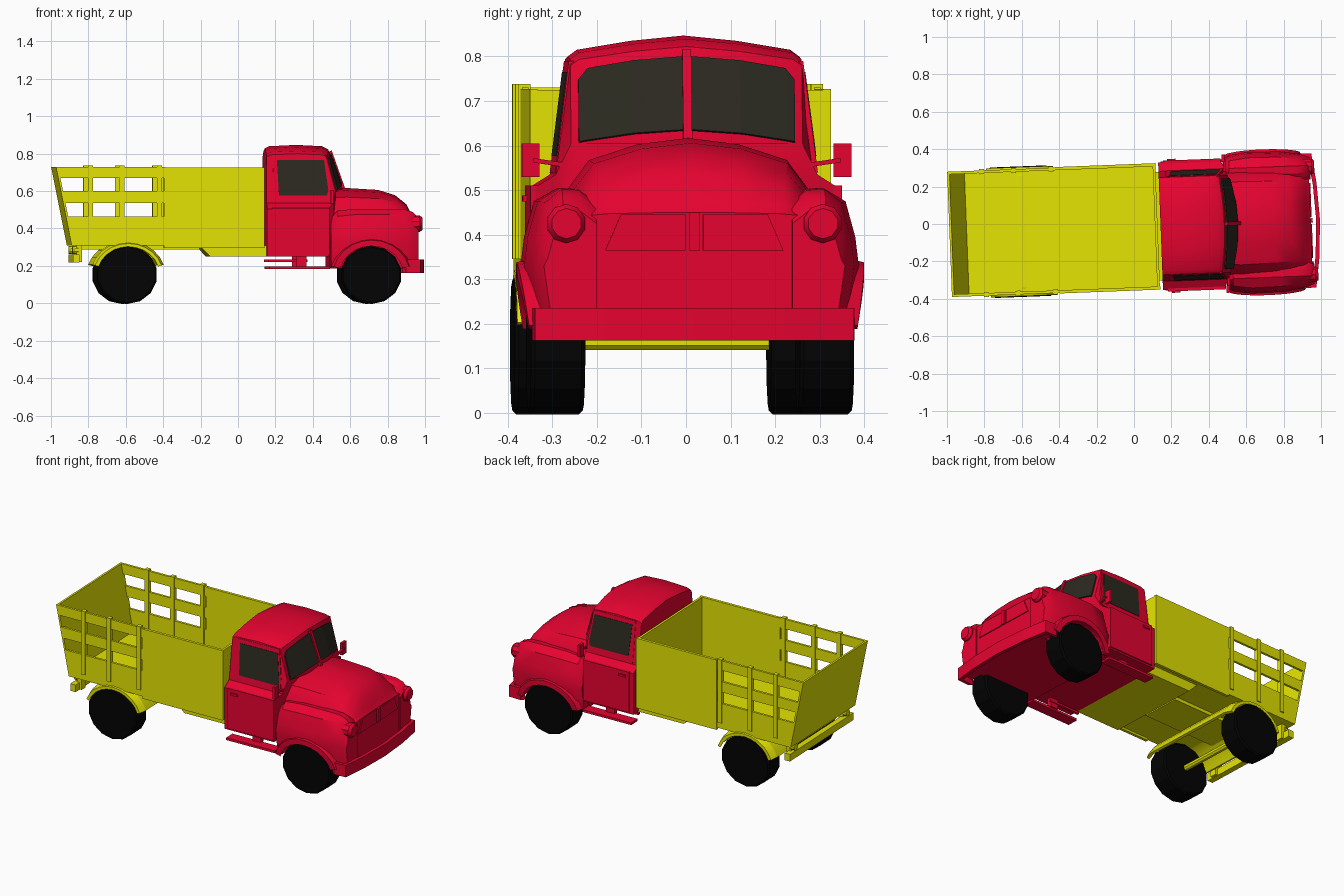
import bpy, bmesh
from math import radians, sin, cos, pi
from mathutils import Matrix, Vector

cube = bpy.data.objects.get("Cube")
if cube:
    bpy.data.objects.remove(cube, do_unlink=True)


def material(name, rgb):
    m = bpy.data.materials.new(name)
    m.use_nodes = True
    m.diffuse_color = (*rgb, 1)
    m.node_tree.nodes["Principled BSDF"].inputs["Base Color"].default_value = (*rgb, 1)
    return m


RED = material("red paint", (0.81, 0.001, 0.030))
YELLOW = material("yellow paint", (0.78, 0.78, 0.001))
BLACK = material("black rubber", (0.001, 0.001, 0.001))
GLASS = material("dark glass", (0.024, 0.022, 0.014))

# The whole truck stands slightly turned on its base
PIVOT = Matrix.Translation((0.2, -0.01, 0))
YAW = PIVOT @ Matrix.Rotation(radians(2.2), 4, "Z") @ Matrix.Translation((-0.2, 0, 0))
SIDES = ((1, "left"), (-1, "right"))


def finish(name, bm, mat, smooth=False):
    bmesh.ops.recalc_face_normals(bm, faces=bm.faces)
    mesh = bpy.data.meshes.new(name)
    bm.to_mesh(mesh)
    bm.free()
    mesh.transform(YAW)
    mesh.materials.append(mat)
    ob = bpy.data.objects.new(name, mesh)
    bpy.context.collection.objects.link(ob)
    if smooth:
        bpy.ops.object.select_all(action="DESELECT")
        ob.select_set(True)
        bpy.context.view_layer.objects.active = ob
        bpy.ops.object.shade_smooth_by_angle(angle=radians(32))
    return ob


def loft(name, rings, mat, smooth=False):
    """Skin a list of closed rings and cap both ends."""
    bm = bmesh.new()
    rows = [[bm.verts.new(p) for p in ring] for ring in rings]
    n = len(rows[0])
    for a, b in zip(rows, rows[1:]):
        for i in range(n):
            bm.faces.new((a[i], a[(i + 1) % n], b[(i + 1) % n], b[i]))
    bm.faces.new(rows[0])
    bm.faces.new(rows[-1])
    return finish(name, bm, mat, smooth)


def side_prism(name, xz, y0, y1, mat):
    return loft(name, [[(x, y, z) for x, z in xz] for y in (y0, y1)], mat)


def box(name, x0, x1, y0, y1, z0, z1, mat):
    return side_prism(name, [(x0, z0), (x1, z0), (x1, z1), (x0, z1)], y0, y1, mat)


def cylinder(name, centre, axis, rings, sides, mat, squash=1.0, smooth=False):
    """Turned part: rings are (offset along axis, radius)."""
    c = Vector(centre)
    out = []
    for off, r in rings:
        ring = []
        for i in range(sides):
            a = 2 * pi * (i + 0.5) / sides
            u, v = r * cos(a) * squash, r * sin(a)
            ring.append(c + (Vector((u, off, v)) if axis == "Y" else Vector((off, u, v))))
        out.append(ring)
    return loft(name, out, mat, smooth)


def arch(name, cx, r0, r1, y0, y1, mat, start, drop=0.0, taper=0.0):
    """Curved mudguard; the outer edge y1 may drop, and taper inward at the ends."""
    rings = []
    for i in range(11):
        a = radians(start + (180 - 2 * start) * i / 10)
        edge = y1 * (1 - taper * (1 - sin(a)))
        rings.append([(cx + 1.1 * r * cos(a), y, 0.15 + r * sin(a))
                      for r, y in ((r0, y0), (r1, y0), (r1 - drop, edge), (r0 - drop, edge))])
    return loft(name, rings, mat, True)


# Cab shell: one cross-section carried back to front, dropping to the cowl
HALF = [(0.342, 0.25), (0.342, 0.505), (0.294, 0.535), (0.26, 0.80),
        (0.24, 0.815), (0.12, 0.835), (0, 0.847)]
COWL = 0.60


def cab_ring(x, k, bow):
    pts = []
    for y, z in HALF:
        if z > COWL:
            z = COWL + (z - COWL) * k
        pts.append((x - bow * (y / 0.26) ** 2, y, z))
    return pts + [(x, -y, z) for x, y, z in reversed(pts[:-1])]


loft("cab", [cab_ring(0.142, 0.92, 0), cab_ring(0.165, 0.97, 0), cab_ring(0.31, 1, 0),
             cab_ring(0.45, 0.97, 0.01), cab_ring(0.483, 0.90, 0.02),
             cab_ring(0.56, 0.02, 0.05)], RED, True)


# Windscreen panes lie just over the sloping front of the cab
def screen(y, t):
    a = abs(y)
    crown = 0.847 - 0.1 * a if a < 0.12 else 0.835 - (a - 0.12) * 0.167
    top = Vector((0.483 - 0.02 * (a / 0.26) ** 2, y, COWL + (crown - COWL) * 0.90))
    low = Vector((0.56 - 0.05 * (a / 0.26) ** 2, y, COWL + (crown - COWL) * 0.02))
    return low.lerp(top, t)


LIFT = Vector((0.007, 0, 0.003))
for s, side in SIDES:
    rings = []
    for y, low, high in ((0.010, 0.13, 0.89), (0.12, 0.10, 0.89), (0.222, 0.03, 0.87), (0.243, 0.01, 0.75)):
        a, b = screen(s * y, low), screen(s * y, high)
        rings.append([a, b, b + LIFT, a + LIFT])
    loft(side + "_windscreen", rings, GLASS)

    # Doors, their windows and handles
    box(side + "_door", 0.168, 0.475, s * 0.33, s * 0.35, 0.26, 0.51, RED)

    def door_skin(points, lift):
        return [(x, s * (0.294 - (z - 0.535) * 0.128 + lift), z) for x, z in points]

    frame = [(0.178, 0.54), (0.485, 0.54), (0.483, 0.62), (0.458, 0.79), (0.178, 0.79)]
    pane = [(0.208, 0.577), (0.465, 0.577), (0.472, 0.605), (0.45, 0.765), (0.198, 0.765)]
    loft(side + "_window_frame", [door_skin(frame, -0.01), door_skin(frame, 0.002)], RED)
    loft(side + "_door_window", [door_skin(pane, -0.002), door_skin(pane, 0.004)], GLASS)
    box(side + "_door_handle", 0.19, 0.235, s * 0.342, s * 0.358, 0.475, 0.488, RED)

    # Mirror on its arm
    box(side + "_mirror", 0.482, 0.497, s * 0.33, s * 0.37, 0.53, 0.605, RED)
    loft(side + "_mirror_arm", [[(x, s * y, z + d) for x, d in ((0.488, 0), (0.502, 0), (0.502, 0.01), (0.488, 0.01))]
                                for y, z in ((0.23, 0.545), (0.345, 0.562))], RED)

    # Step hung below the door
    box(side + "_step", 0.155, 0.48, s * 0.28, s * 0.345, 0.184, 0.198, RED)
    box(side + "_step_hanger", 0.30, 0.355, s * 0.27, s * 0.295, 0.195, 0.255, RED)
    box(side + "_step_rail", 0.15, 0.36, s * 0.265, s * 0.28, 0.222, 0.235, RED)

bar = []
for y in (-0.010, 0.010):
    a, b = screen(y, 0.02), screen(y, 0.95)
    bar.append([a, b, b + LIFT * 2, a + LIFT * 2])
loft("windscreen_divider", bar, RED)

# Hood and nose: arched sections shrinking toward the grille
rings = []
for x, top, wide in ((0.48, 0.61, 0.28), (0.57, 0.617, 0.285), (0.75, 0.606, 0.28), (0.84, 0.578, 0.27),
                     (0.90, 0.53, 0.26), (0.925, 0.475, 0.25), (0.945, 0.45, 0.245)):
    base = 0.44
    half = [(wide, 0.187), (wide, base)]
    half += [(wide * f, base + (top - base) * g) for f, g in ((0.95, 0.35), (0.78, 0.72), (0.40, 0.92), (0, 1))]
    ring = [(x, y, z) for y, z in half]
    rings.append(ring + [(x, -y, z) for x, y, z in reversed(ring[:-1])])
loft("hood", rings, RED, True)

# Grille panel with a raised central bar
for s, side in SIDES:
    loft(side + "_grille_panel", [[(x, s * y, z) for y, z in ((0.02, 0.365), (0.20, 0.365), (0.165, 0.445), (0.02, 0.445))]
                                  for x in (0.94, 0.951)], RED)
box("grille_bar", 0.94, 0.956, -0.012, 0.012, 0.365, 0.45, RED)

# Front fenders with the wheel arch cut away
for s, side in SIDES:
    rings = []
    for x, top, out in ((0.485, 0.455, 0.345), (0.52, 0.495, 0.365), (0.62, 0.505, 0.378), (0.78, 0.505, 0.376),
                        (0.88, 0.503, 0.362), (0.925, 0.488, 0.35), (0.953, 0.455, 0.338)):
        rings.append([(x, s * y, z) for y, z in (
            (0.22, 0.19), (0.22, top - 0.03), (0.255, top - 0.003), (0.295, top), (out - 0.03, top - 0.03),
            (out - 0.008, top - 0.11), (out, 0.33), (out - 0.02, 0.19))])
    fender = loft(side + "_front_fender", rings, RED, True)
    cutter = cylinder(side + "_arch_cutter", (0.70, s * 0.335, 0.15), "Y",
                      [(-0.11, 0.165), (0.11, 0.165)], 24, RED, 1.08)
    cutter.hide_render = True
    mod = fender.modifiers.new("wheel arch", "BOOLEAN")
    mod.operation, mod.object = "DIFFERENCE", cutter
    bpy.context.view_layer.objects.active = fender
    bpy.ops.object.modifier_apply(modifier=mod.name)
    bpy.data.objects.remove(cutter, do_unlink=True)
    arch(side + "_arch_lip", 0.70, 0.168, 0.20, s * 0.34, s * 0.39, RED, 14, 0.012, 0.07)
    cylinder(side + "_headlight", (0.93, s * 0.288, 0.425), "X",
             [(-0.03, 0.044), (0.03, 0.044), (0.045, 0.034)], 10, RED, 1, True)

# Wrap-around front bumper
outer = [(0.885, 0.362), (0.962, 0.358), (0.984, 0.20), (0.995, 0)]
inner = [(x - 0.02, y * 0.95) for x, y in outer]
half = outer + [(x, -y) for x, y in reversed(outer[:-1])]
back = inner + [(x, -y) for x, y in reversed(inner[:-1])]
loft("front_bumper", [[(a[0], a[1], 0.162), (b[0], b[1], 0.162), (b[0], b[1], 0.235), (a[0], a[1], 0.235)]
                      for a, b in zip(half, back)], RED)

# Wheels and axle
for x, y, end in ((0.70, 0.302, "front"), (-0.607, 0.288, "rear")):
    for s, side in SIDES:
        cylinder(f"{side}_{end}_wheel", (x, s * y, 0.152), "Y",
                 [(-0.061, 0.147), (-0.052, 0.156), (0.052, 0.156), (0.061, 0.147)],
                 14, BLACK, 1.04)
cylinder("rear_axle", (-0.607, 0, 0.158), "Y", [(-0.25, 0.018), (0.25, 0.018)], 8, YELLOW)


# Load bed with a sloping tail
def tail(z):
    return -0.987 + (0.73 - z) * 0.2


def rail(name, z0, z1, x1, y0, y1):
    side_prism(name, [(tail(z0), z0), (x1, z0), (x1, z1), (tail(z1), z1)], y0, y1, YELLOW)


W = 0.335
rail("bed_floor", 0.308, 0.33, 0.126, -W, W)
side_prism("tailgate", [(tail(0.315), 0.315), (tail(0.315) + 0.012, 0.315), (tail(0.73) + 0.012, 0.73), (tail(0.73), 0.73)],
           -W, W, YELLOW)
box("bed_front_wall", 0.112, 0.126, -W, W, 0.30, 0.725, YELLOW)
for s, side in SIDES:
    y0, y1 = s * (W - 0.014), s * W
    box(side + "_bed_panel", -0.41, 0.128, y0, s * (W + 0.003), 0.295, 0.727, YELLOW)
    for i, (z0, z1) in enumerate(((0.32, 0.465), (0.535, 0.60), (0.67, 0.73))):
        rail(f"{side}_bed_rail_{i + 1}", z0, z1, -0.40, y0, y1)
    for i, x in enumerate((-0.803, -0.633, -0.433)):
        box(f"{side}_bed_stake_{i + 1}", x - 0.013, x + 0.013, s * (W - 0.02), s * (W + 0.007), 0.345, 0.738, YELLOW)

# Underframe, rear mudguard, rear bumper and lamps
side_prism("underframe", [(-0.22, 0.31), (-0.16, 0.25), (0.145, 0.25), (0.145, 0.31)], -0.29, 0.29, YELLOW)
box("rear_underframe", -0.84, -0.21, -0.12, 0.12, 0.288, 0.31, YELLOW)
arch("rear_mudguard", -0.60, 0.168, 0.182, -0.30, 0.30, YELLOW, 18)
for s, side in SIDES:
    arch(side + "_mudguard_edge", -0.60, 0.165, 0.182, s * 0.30, s * 0.345, YELLOW, 18, 0.012)
    box(side + "_bumper_bracket", -0.875, -0.845, s * 0.25, s * 0.29, 0.22, 0.32, YELLOW)
    cylinder(side + "_tail_lamp", (-0.885, s * 0.27, 0.285), "X", [(-0.012, 0.02), (0.02, 0.024)], 10, YELLOW)
box("rear_bumper", -0.895, -0.86, -0.33, 0.33, 0.218, 0.262, YELLOW)
